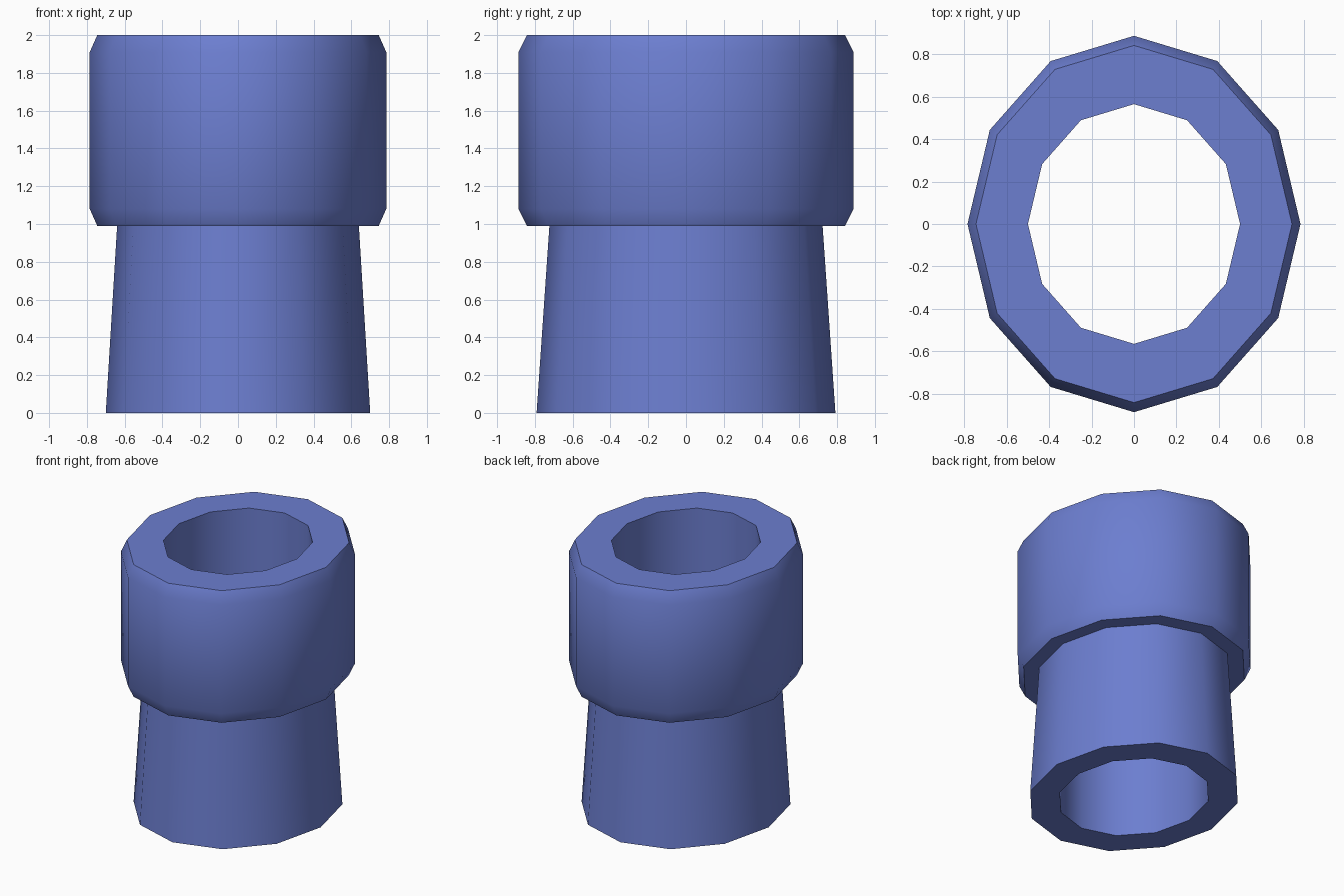
import bpy, bmesh, math

if "Cube" in bpy.data.objects:
    bpy.data.objects.remove(bpy.data.objects["Cube"])

SIDES = 12
STRETCH = 1.13  # y radius relative to x radius

# closed wall profile: (x radius, z)
PROFILE = [
    (0.50, 0.00), (0.70, 0.00),                                # foot rim
    (0.64, 0.99),                                              # tapered neck
    (0.745, 0.99), (0.785, 1.08), (0.785, 1.91), (0.745, 2.00),  # chamfered collar
    (0.50, 2.00),                                              # bore mouth
]

blue = bpy.data.materials.new("blue")
blue.diffuse_color = (0.15, 0.209, 0.631, 1)
blue.use_nodes = True
blue.node_tree.nodes["Principled BSDF"].inputs["Base Color"].default_value = blue.diffuse_color

# revolve the profile into an oval tube
bm = bmesh.new()
rings = []
for r, z in PROFILE:
    ring = []
    for i in range(SIDES):
        a = math.tau * i / SIDES
        ring.append(bm.verts.new((r * math.cos(a), r * STRETCH * math.sin(a), z)))
    rings.append(ring)
for k, low in enumerate(rings):
    high = rings[(k + 1) % len(rings)]
    for i in range(SIDES):
        j = (i + 1) % SIDES
        bm.faces.new((low[i], low[j], high[j], high[i]))
bmesh.ops.recalc_face_normals(bm, faces=bm.faces)

mesh = bpy.data.meshes.new("collared_tube")
bm.to_mesh(mesh)
bm.free()
mesh.materials.append(blue)
tube = bpy.data.objects.new("collared_tube", mesh)
bpy.context.collection.objects.link(tube)

# smooth around the tube, sharp at the rims
bpy.context.view_layer.objects.active = tube
tube.select_set(True)
bpy.ops.object.shade_smooth_by_angle(angle=math.radians(40))
